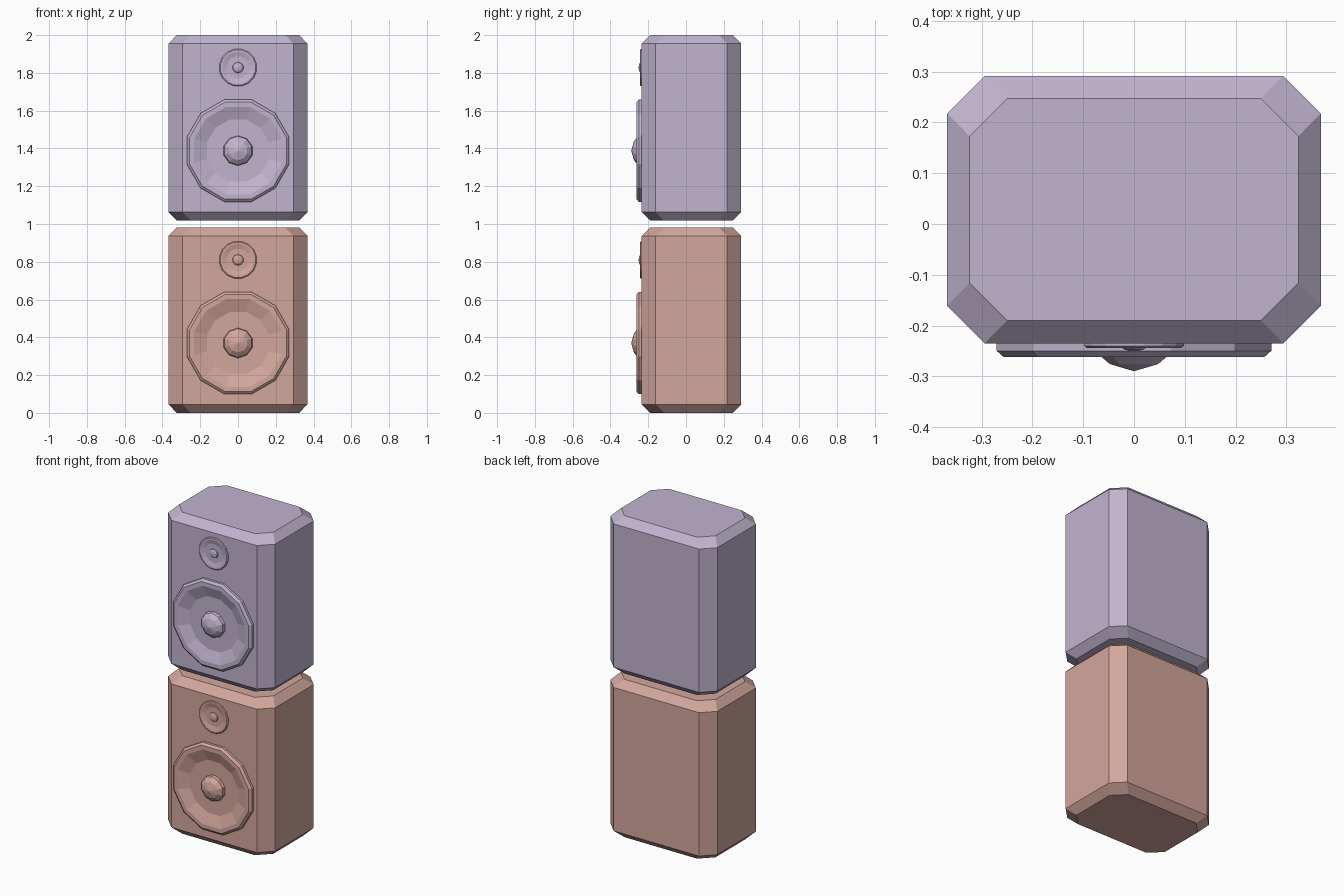
import bpy, bmesh, math

if "Cube" in bpy.data.objects:
    bpy.data.objects.remove(bpy.data.objects["Cube"])


def material(name, rgb):
    m = bpy.data.materials.new(name)
    m.diffuse_color = (*rgb, 1)
    m.use_nodes = True
    m.node_tree.nodes["Principled BSDF"].inputs["Base Color"].default_value = m.diffuse_color
    return m


def finish(bm, name, mat):
    me = bpy.data.meshes.new(name)
    bm.to_mesh(me)
    bm.free()
    me.materials.append(mat)
    ob = bpy.data.objects.new(name, me)
    bpy.context.collection.objects.link(ob)
    return ob


def octagon(x, y0, y1, cut):
    return [(x, y0 + cut), (x, y1 - cut), (x - cut, y1), (cut - x, y1),
            (-x, y1 - cut), (-x, y0 + cut), (cut - x, y0), (x - cut, y0)]


def cabinet(name, z0, z1, mat):
    """Octagonal box with chamfered top and bottom edges."""
    c = 0.045
    inner = octagon(0.324, -0.19, 0.247, 0.074)
    outer = octagon(0.368, -0.235, 0.292, 0.074)
    bm = bmesh.new()
    rings = [[bm.verts.new((x, y, z)) for x, y in shape]
             for shape, z in ((inner, z0), (outer, z0 + c), (outer, z1 - c), (inner, z1))]
    for a, b in zip(rings, rings[1:]):
        for i in range(8):
            j = (i + 1) % 8
            bm.faces.new((a[i], a[j], b[j], b[i]))
    bm.faces.new(rings[0][::-1])
    bm.faces.new(rings[-1])
    finish(bm, name, mat)


def lathe(name, profile, sides, zc, mat):
    """Spin (radius, y) points around the front-facing axis at height zc."""
    bm = bmesh.new()
    rings = []
    for r, y in profile:
        if r == 0:
            rings.append([bm.verts.new((0, y, zc))] * sides)
        else:
            angles = [2 * math.pi * (i + 0.5) / sides for i in range(sides)]
            rings.append([bm.verts.new((r * math.cos(a), y, zc + r * math.sin(a)))
                          for a in angles])
    for a, b in zip(rings, rings[1:]):
        for i in range(sides):
            j = (i + 1) % sides
            if b[i] is b[j]:
                bm.faces.new((a[i], a[j], b[i]))
            else:
                bm.faces.new((a[i], a[j], b[j], b[i]))
    finish(bm, name, mat)


# Driver profiles, from the outer edge to the centre
woofer = [(0.28, -0.23), (0.28, -0.25), (0.266, -0.262), (0.24, -0.262),
          (0.17, -0.237), (0, -0.237)]
woofer_dome = [(0.08, -0.235), (0.076, -0.255), (0.05, -0.276), (0, -0.29)]
tweeter = [(0.1, -0.23), (0.1, -0.24), (0.095, -0.244), (0.085, -0.244),
           (0.06, -0.237), (0, -0.237)]
tweeter_dome = [(0.03, -0.235), (0.027, -0.243), (0.018, -0.248), (0, -0.251)]


def speaker(label, z, height, mat):
    cabinet(label + "_cabinet", z, z + height, mat)
    lathe(label + "_woofer", woofer, 12, z + 0.37, mat)
    lathe(label + "_woofer_dome", woofer_dome, 10, z + 0.37, mat)
    lathe(label + "_tweeter", tweeter, 16, z + 0.81, mat)
    lathe(label + "_tweeter_dome", tweeter_dome, 10, z + 0.81, mat)


# Two stacked speakers with a small gap between
speaker("lower", 0.0, 0.982, material("salmon", (0.65, 0.385, 0.335)))
speaker("upper", 1.018, 0.982, material("lavender", (0.535, 0.458, 0.625)))
